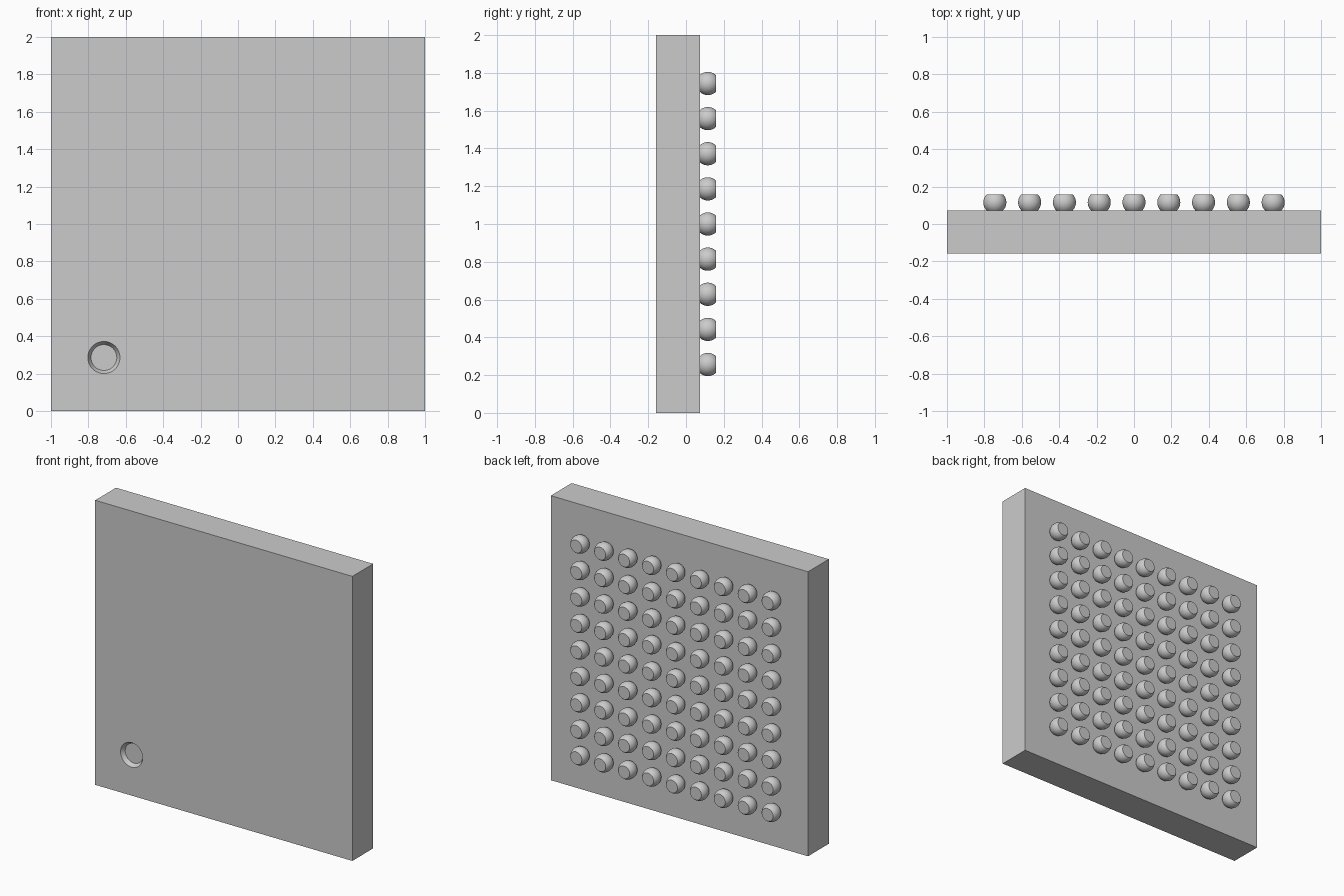
import bpy, bmesh, math
from mathutils import Matrix

if "Cube" in bpy.data.objects:
    bpy.data.objects.remove(bpy.data.objects["Cube"])

FRONT, BACK, TIP = -0.158, 0.073, 0.158
TO_Y = Matrix.Rotation(math.radians(-90), 4, 'X')  # local +z becomes +y


def add_object(name, mesh, loc=(0, 0, 0)):
    ob = bpy.data.objects.new(name, mesh)
    ob.location = loc
    bpy.context.collection.objects.link(ob)
    return ob


def lathe_mesh(name, rings, sides):
    """Capped solid from (radius, y) rings around the y axis."""
    bm = bmesh.new()
    loops = [[bm.verts.new((r * math.cos(2 * math.pi * i / sides), y,
                            r * math.sin(2 * math.pi * i / sides)))
              for i in range(sides)] for r, y in rings]
    for a, b in zip(loops, loops[1:]):
        for i in range(sides):
            j = (i + 1) % sides
            bm.faces.new((a[i], a[j], b[j], b[i]))
    bm.faces.new(loops[0])
    bm.faces.new(loops[-1])
    bmesh.ops.recalc_face_normals(bm, faces=bm.faces[:])
    me = bpy.data.meshes.new(name)
    bm.to_mesh(me)
    bm.free()
    return me


# Package body: a flat square slab
bpy.ops.mesh.primitive_cube_add(size=1, location=(0, (FRONT + BACK) / 2, 1))
body = bpy.context.object
body.name = "package_body"
body.scale = (2, BACK - FRONT, 2)
bpy.ops.object.transform_apply(location=True, rotation=False, scale=True)

# Shallow tapered corner dimple on the front face
D, R0, R1 = 0.028, 0.086, 0.069
cutter = add_object("dimple_cutter", lathe_mesh(
    "dimple_cutter", [(2 * R0 - R1, -D), (R1, D)], 48), (-0.717, FRONT, 0.286))
cutter.hide_render = True
cut = body.modifiers.new("dimple", 'BOOLEAN')
cut.operation, cut.object, cut.solver = 'DIFFERENCE', cutter, 'EXACT'
bpy.context.view_layer.objects.active = body
bpy.ops.object.modifier_apply(modifier=cut.name)
bpy.data.objects.remove(cutter)

# Solder balls: spheres flattened at the body and at the tip
R, HALF, STEPS = 0.0615, (TIP - BACK) / 2, 10
limit = math.asin(HALF / R)
angles = [limit * (2 * k / STEPS - 1) for k in range(STEPS + 1)]
ball = lathe_mesh("solder_ball", [(R * math.cos(a), R * math.sin(a)) for a in angles], 32)

PITCH = 0.186
balls = [add_object(f"solder_ball_{row + 1}_{col + 1}", ball,
                    ((col - 4) * PITCH, (BACK + TIP) / 2, 1 + (row - 4) * PITCH))
         for row in range(9) for col in range(9)]

# Smooth the round walls, keep flats crisp
bpy.ops.object.select_all(action='DESELECT')
for ob in (body, balls[0]):
    ob.select_set(True)
bpy.context.view_layer.objects.active = body
bpy.ops.object.shade_smooth_by_angle(angle=math.radians(30))
